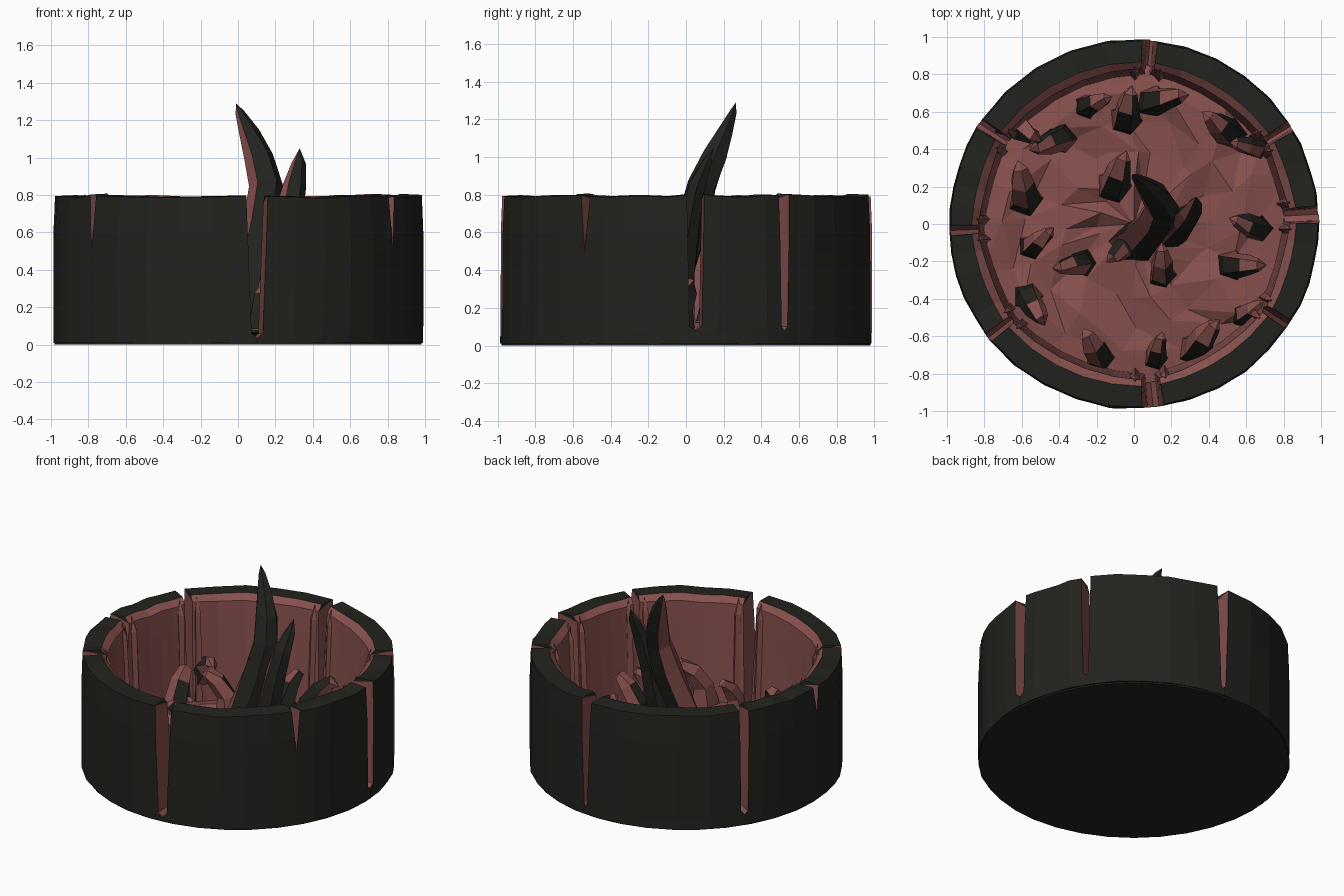
import bpy, bmesh, math, random
from mathutils import Vector

if "Cube" in bpy.data.objects:
    bpy.data.objects.remove(bpy.data.objects["Cube"])

random.seed(4)
J = lambda a: random.uniform(-a, a)


def material(name, rgb):
    m = bpy.data.materials.new(name)
    m.diffuse_color = (*rgb, 1)
    m.use_nodes = True
    m.node_tree.nodes["Principled BSDF"].inputs["Base Color"].default_value = m.diffuse_color
    return m


CHAR = material("charred_black", (0.016, 0.017, 0.013))
PINK = material("inner_red", (0.24, 0.08, 0.075))


def finish(bm, name):
    bmesh.ops.recalc_face_normals(bm, faces=bm.faces)
    me = bpy.data.meshes.new(name)
    bm.to_mesh(me)
    bm.free()
    me.materials.append(CHAR)
    me.materials.append(PINK)
    ob = bpy.data.objects.new(name, me)
    bpy.context.collection.objects.link(ob)
    return ob


# Cracks in the wall: angle, half width at top, half width at foot, foot height
CRACKS = [(-84, 3.4, 1.7, .035), (-33, 1.6, 0, .5), (3, 2.7, 1.9, .08), (32, 1.8, 1.0, .09),
          (85, 2.4, .8, .06), (147, 1.8, 1.3, .09), (182, 1.6, 0, .6), (218, 1.5, .2, .5)]


def half_width(crack, z):
    _, top, foot, zb = crack
    return 0 if z <= zb else foot + (top - foot) * (z - zb) / (.79 - zb)


def wall_segment(a, b, end, name, steps=5):
    bm = bmesh.new()
    rows = []
    levels = [.01, .035, .06, .08, .1, .5, .6, .79]
    for i in range(steps + 1):
        t = i / steps
        belly = 4 * t * (1 - t)
        top = J(.007) + .006 - .008 * belly
        dr = J(.004)
        # outside face going up, rim, inside face going down
        prof = [(.988 + dr - .008 * (z > .7), z + top * (z > .7)) for z in levels]
        prof.append((.868 - .008 * belly, .795 + top))
        prof += [(.8 + .035 * z / .8 - .02 * belly, z - (.03 - top) * (z > .7))
                 for z in reversed(levels)]
        row = []
        for r, z in prof:
            s = a[0] + half_width(a, z)
            e = end - half_width(b, z)
            ang = math.radians(s + (e - s) * t)
            row.append(bm.verts.new((r * math.cos(ang), r * math.sin(ang), z)))
        rows.append(row)
    n, k = len(rows[0]), len(levels)
    for i in range(steps):
        for j in range(n):
            q = (j + 1) % n
            f = bm.faces.new((rows[i][j], rows[i + 1][j], rows[i + 1][q], rows[i][q]))
            f.material_index = int(k <= j < n - 1)
    # broken ends inside the cracks
    for row in (rows[0], rows[-1]):
        for j in range(k - 1):
            bm.faces.new((row[j], row[j + 1], row[n - 2 - j], row[n - 1 - j])).material_index = 1
        bm.faces.new(row[k - 1:k + 2]).material_index = 0
    finish(bm, name)


for i, c in enumerate(CRACKS):
    nxt = CRACKS[(i + 1) % len(CRACKS)]
    end = nxt[0] + (360 if nxt[0] < c[0] else 0)
    wall_segment(c, nxt, end, f"wall_segment_{i + 1}")

# Underside disc
bm = bmesh.new()
bmesh.ops.create_cone(bm, cap_ends=True, segments=36, radius1=.98, radius2=.98, depth=.035)
bmesh.ops.translate(bm, verts=bm.verts, vec=(0, 0, .0175))
finish(bm, "base_plate")

# Rough inner floor
bm = bmesh.new()
centre = bm.verts.new((0, 0, .13))
rings = []
for r in (.2, .38, .56, .7, .86):
    edge = r > .8
    ring = []
    for i in range(20):
        a = 2 * math.pi * (i + (0 if edge else J(.3))) / 20
        rr = r + (0 if edge else J(.03))
        z = .075 if edge else .1 + J(.035)
        ring.append(bm.verts.new((rr * math.cos(a), rr * math.sin(a), z)))
    rings.append(ring)
for i in range(20):
    q = (i + 1) % 20
    bm.faces.new((centre, rings[0][i], rings[0][q]))
    for lo, hi in zip(rings, rings[1:]):
        bm.faces.new((lo[i], hi[i], hi[q]))
        bm.faces.new((lo[i], hi[q], lo[q]))
for f in bm.faces:
    f.material_index = 1
finish(bm, "floor")


def horn(path, radii, name, sides=6, pink_dir=(-.9, -.35, 0), limit=.5, flat=1.0):
    """Tapered, bent spike; faces turned towards pink_dir are red."""
    bm = bmesh.new()
    pts = [Vector(p) for p in path]
    rows = []
    for i, (p, r) in enumerate(zip(pts[:-1], radii)):
        d = (pts[i + 1] - pts[max(i - 1, 0)]).normalized()
        u = (Vector((1, 0, 0)) - d * d.x).normalized()
        v = d.cross(u)
        rows.append([bm.verts.new(p + (u * math.cos(a) + v * flat * math.sin(a)) * r * (1 + J(.12)))
                     for a in (2 * math.pi * s / sides for s in range(sides))])
    tip = bm.verts.new(pts[-1])
    for s in range(sides):
        q = (s + 1) % sides
        for lo, hi in zip(rows, rows[1:]):
            bm.faces.new((lo[s], lo[q], hi[q], hi[s]))
        bm.faces.new((rows[-1][s], rows[-1][q], tip))
    bm.faces.new(rows[0])
    bmesh.ops.recalc_face_normals(bm, faces=bm.faces)
    pd = Vector(pink_dir).normalized()
    for f in bm.faces:
        f.material_index = int(f.normal.dot(pd) > limit)
    finish(bm, name)


# Central tall spikes
horn([(.0, -.1, .05), (.06, -.05, .35), (.13, .03, .65), (.15, .09, .85), (.115, .15, 1.0),
      (.06, .205, 1.13), (.01, .25, 1.24), (-.01, .265, 1.29)],
     [.13, .11, .11, .1, .078, .052, .025], "tall_spike", flat=.85)
horn([(.18, -.06, .05), (.23, -.02, .35), (.27, .02, .65), (.305, .06, .85), (.325, .11, .97),
      (.33, .145, 1.05)], [.1, .09, .08, .06, .035], "short_spike", flat=.8)

# Small curled claws scattered over the floor: x, y, heading in degrees
CLAWS = [(-.2, .65, 20), (-.03, .63, 80), (.18, .67, 10), (.45, .53, 140), (.6, .42, 170),
         (-.46, .43, 200), (-.6, .22, 100), (-.5, -.08, 40), (-.34, -.22, 190), (-.53, -.45, 300),
         (-.22, -.65, 120), (.13, -.66, 75), (.38, -.6, 50), (.64, -.46, 30), (.6, -.22, 0),
         (.6, .0, 160), (.15, -.2, 90), (-.6, .5, 330), (-.08, .28, 70), (-.07, -.14, 220)]
for i, (x, y, h) in enumerate(CLAWS):
    c, s = math.cos(math.radians(h)), math.sin(math.radians(h))
    k = random.uniform(.85, 1.25)
    path = [(x + c * o * k, y + s * o * k, .06 + z * k)
            for o, z in ((-.07, 0), (-.06, .13), (.0, .22), (.06, .27), (.1, .25))]
    horn(path, [.08 * k, .065 * k, .055 * k, .035 * k], f"claw_{i + 1}", sides=5,
         pink_dir=(c * .6 - .3 * s, s * .6 + .3 * c, .5), limit=-.1)

# Splinters hanging on the inner edges of the cracks
for i, c in enumerate(CRACKS):
    for side in (-1, 1):
        a = math.radians(c[0] + side * (c[1] + 2.2))
        ca, sa = math.cos(a), math.sin(a)
        horn([(r * ca, r * sa, z) for r, z in ((.8, .06), (.81, .4), (.825, .7), (.84, .8))],
             [.03, .025, .025], f"splinter_{i + 1}_{'left' if side < 0 else 'right'}",
             sides=4, pink_dir=(-ca, -sa, 0), limit=-2)
